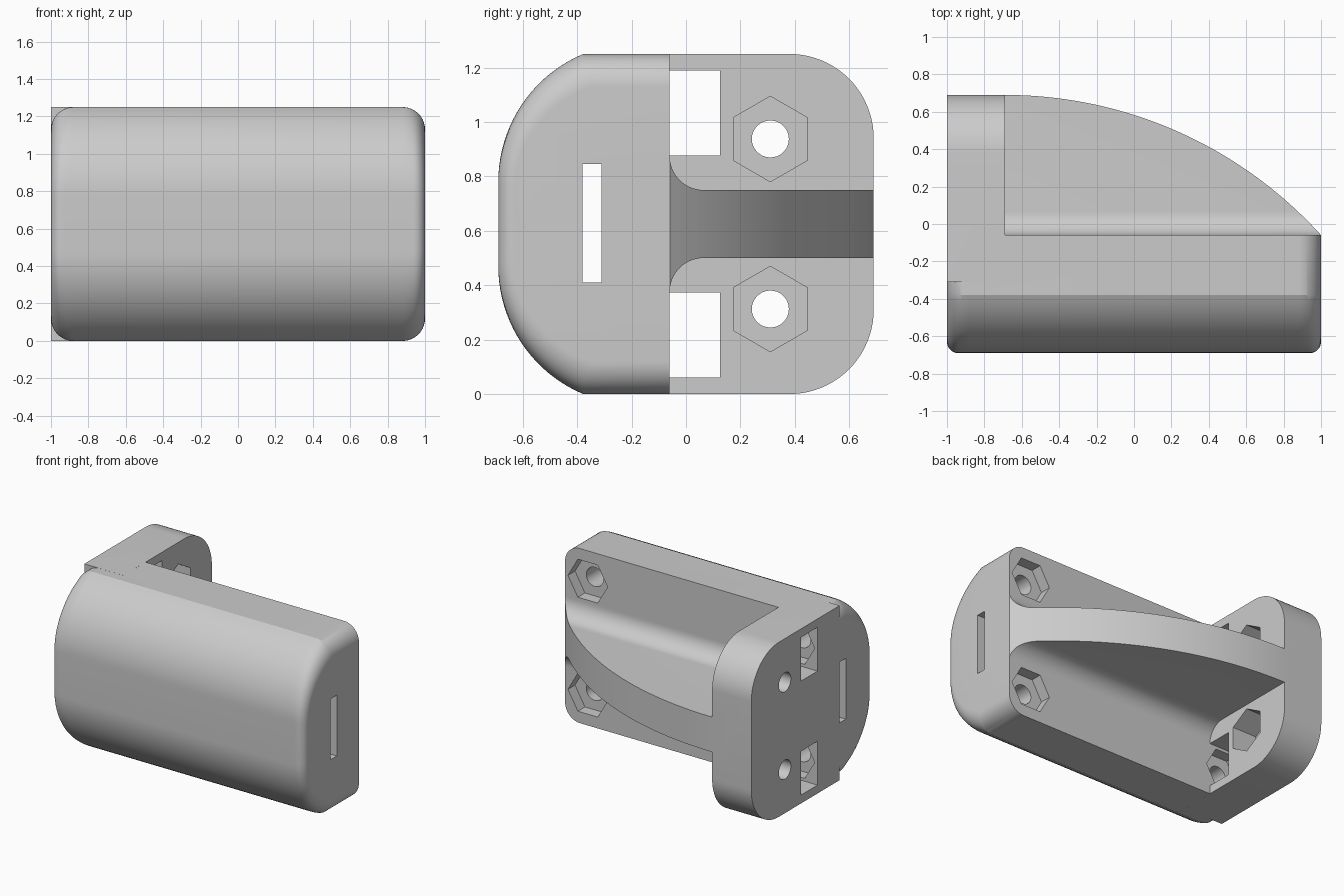
import bpy, bmesh, math
from mathutils import Vector

cube = bpy.data.objects.get("Cube")
if cube:
    bpy.data.objects.remove(cube, do_unlink=True)

grey = bpy.data.materials.new("plain grey")
grey.use_nodes = True
grey.diffuse_color = (0.6, 0.6, 0.6, 1)
grey.node_tree.nodes["Principled BSDF"].inputs["Base Color"].default_value = (0.6, 0.6, 0.6, 1)

H, MID = 1.25, 0.625        # height and its middle
BACK = -0.06                # back face of the main body
FLANGE = -0.69              # inner face of the end flange


def loft(name, rings):
    """Skin a list of matching closed rings and cap both ends."""
    bm = bmesh.new()
    rows = [[bm.verts.new(p) for p in ring] for ring in rings]
    n = len(rows[0])
    for a, b in zip(rows, rows[1:]):
        for i in range(n):
            j = (i + 1) % n
            bm.faces.new((a[i], a[j], b[j], b[i]))
    bm.faces.new(rows[0])
    bm.faces.new(rows[-1])
    bmesh.ops.recalc_face_normals(bm, faces=bm.faces)
    mesh = bpy.data.meshes.new(name)
    bm.to_mesh(mesh)
    bm.free()
    mesh.materials.append(grey)
    ob = bpy.data.objects.new(name, mesh)
    bpy.context.collection.objects.link(ob)
    return ob


def prism(name, pts, axis, lo, hi):
    """Extrude a 2D outline along one axis (outline uses the other two, in order)."""
    def place(p, t):
        c = list(p)
        c.insert("xyz".index(axis), t)
        return Vector(c)
    return loft(name, [[place(p, t) for p in pts] for t in (lo, hi)])


def arc(cx, cy, r, start, end, steps):
    return [(cx + r * math.cos(math.radians(start + (end - start) * i / steps)),
             cy + r * math.sin(math.radians(start + (end - start) * i / steps)))
            for i in range(steps + 1)]


def rect(a0, a1, b0, b1):
    return [(a0, b0), (a1, b0), (a1, b1), (a0, b1)]


def combine(target, tool, operation):
    """Apply a boolean and discard the tool object."""
    mod = target.modifiers.new(operation, "BOOLEAN")
    mod.operation, mod.object, mod.solver = operation, tool, "EXACT"
    bpy.context.view_layer.objects.active = target
    bpy.ops.object.modifier_apply(modifier=mod.name)
    bpy.data.objects.remove(tool, do_unlink=True)


# Main body: bulged front profile, with softly rounded ends
R, SPAN = 0.51, 67
profile = [(BACK, H)]
profile += arc(-0.69 + R, 0.78, R, 180 - SPAN, 180, 20)
profile += arc(-0.69 + R, H - 0.78, R, 180, 180 + SPAN, 20)
profile += [(BACK, 0)]
profile = [(y, min(max(z, 0), H)) for y, z in profile]


def inset(d, r):
    """Inset of a round edge of radius r at distance d from the end."""
    return r - math.sqrt(max(0, r * r - (r - min(d, r)) ** 2))


def section(x):
    d = 1 - abs(x)
    sy = 1 - inset(d, 0.06) / 0.63
    sz = 1 - inset(d, 0.12) / MID
    return [(x, BACK + (y - BACK) * sy, MID + (z - MID) * sz) for y, z in profile]


depths = [0.12 * (1 - math.cos(math.pi / 2 * i / 14)) for i in range(15)]
stations = [-1 + d for d in depths] + [1 - d for d in reversed(depths)]
bracket = loft("bracket", [section(x) for x in stations])

# End flange with rounded back corners
C = 0.31
outline = [(-0.31, 0)] + arc(0.69 - C, C, C, -90, 0, 20)
outline += arc(0.69 - C, H - C, C, 0, 90, 20) + [(-0.31, H)]
combine(bracket, prism("flange", outline, "x", -1, FLANGE), "UNION")

# Curved rib: filleted cross-section trimmed by a sweeping arc
F, half = 0.125, 0.125
cross = arc(BACK + F, MID + half + F, F, 180, 270, 14) + [(0.8, MID + half)]
cross += [(y, H - z) for y, z in reversed(cross)]
cross += [(-0.15, MID - half - F), (-0.15, MID + half + F)]
rib = prism("rib", cross, "x", -0.8, 1.1)
RR = 2.28
sweep = arc(FLANGE, 0.69 - RR, RR, 90, 90 - math.degrees(math.asin(1.69 / RR)), 40)
sweep += [(1.0, -0.12), (-0.75, -0.12), (-0.75, 0.69)]
combine(rib, prism("rib_trim", sweep, "z", 0.1, 1.2), "INTERSECT")
combine(bracket, rib, "UNION")

# Strap slot running the whole length
cutters = [prism("strap_slot", rect(-0.38, -0.31, 0.41, 0.845), "x", -1.2, 1.2)]

HEX, HOLE = 0.157, 0.068
for side in (-1, 1):
    # Flange: access window, bolt hole and nut pocket
    zw, zb = MID + side * 0.408, MID + side * 0.3125
    cutters.append(prism("window", rect(BACK, 0.125, zw - HEX, zw + HEX), "x", -1.2, -0.6))
    cutters.append(prism("flange_hole", arc(0.31, zb, HOLE, 0, 348.75, 31), "x", -1.2, -0.6))
    cutters.append(prism("flange_pocket", arc(0.31, zb, HEX, 30, 330, 5), "x", FLANGE - 0.19, -0.6))
    # Body: nut pockets and blind bolt holes in the back face
    for x in (-0.82, 0.82):
        cutters.append(prism("body_pocket", arc(x, zw, HEX, 0, 300, 5), "y", BACK - 0.08, 0.02))
        cutters.append(prism("body_hole", arc(x, zw, HOLE, 0, 348.75, 31), "y", -0.45, 0.0))
for cutter in cutters:
    combine(bracket, cutter, "DIFFERENCE")

# Smooth the curves, keep the edges crisp
for ob in bpy.context.selected_objects:
    ob.select_set(False)
bracket.select_set(True)
bpy.context.view_layer.objects.active = bracket
bpy.ops.object.shade_smooth_by_angle(angle=math.radians(22))
